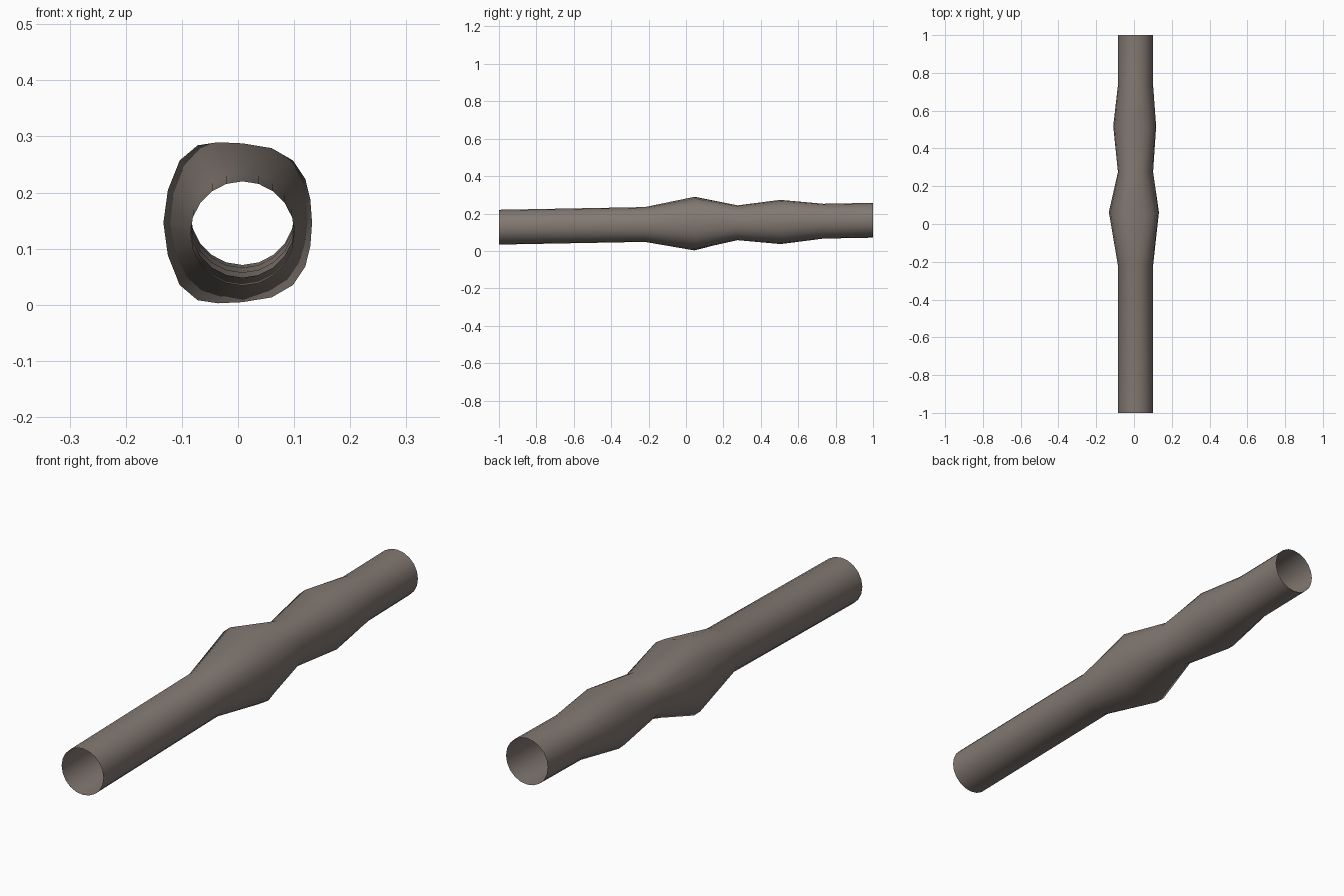
import bpy, bmesh, math

if "Cube" in bpy.data.objects:
    bpy.data.objects.remove(bpy.data.objects["Cube"])

SIDES = 20
RADIUS = 0.093
CX = 0.008

# Upper half of the bulge section, from left side over the top to right side
BULGE = [(-0.141, 0.0), (-0.133, 0.058), (-0.112, 0.111), (-0.080, 0.138),
         (-0.044, 0.1435), (0.0, 0.1415), (0.052, 0.133), (0.090, 0.111),
         (0.112, 0.078), (0.121, 0.041), (0.124, 0.0)]
# Mirror to a full loop of 20 points
bulge = BULGE + [(x, -z) for x, z in reversed(BULGE[1:-1])]

# Stations along the tube: y, amount of bulge
STATIONS = [(-1.0, 0), (-0.22, 0), (0.038, 1), (0.275, 0),
            (0.505, 0.52), (0.735, 0), (1.0, 0)]


def section(bm, y, amount):
    """One ring of the tube, blended between circle and bulge."""
    cz = 0.1455 + 0.0185 * y
    ring = []
    for k, (bx, bz) in enumerate(bulge):
        a = math.pi - math.tau * k / SIDES
        px, pz = RADIUS * math.cos(a), RADIUS * math.sin(a)
        # bulge crest sits slightly further back on the flanks
        dy = 0.025 * amount * abs(math.cos(a))
        ring.append(bm.verts.new((CX + px + (bx - px) * amount, y + dy,
                                  cz + pz + (bz - pz) * amount)))
    return ring


# Open tube skinned through the stations
bm = bmesh.new()
rings = [section(bm, y, s) for y, s in STATIONS]
for a, b in zip(rings, rings[1:]):
    for i in range(SIDES):
        j = (i + 1) % SIDES
        bm.faces.new((a[i], b[i], b[j], a[j]))
bmesh.ops.recalc_face_normals(bm, faces=bm.faces)
# make sure the normals point outwards
f = bm.faces[0]
c = f.calc_center_median()
if f.normal.x * (c.x - CX) + f.normal.z * (c.z - 0.14) < 0:
    bmesh.ops.reverse_faces(bm, faces=bm.faces)
for f in bm.faces:
    f.smooth = True

mesh = bpy.data.meshes.new("bulged_tube")
bm.to_mesh(mesh)
bm.free()
tube = bpy.data.objects.new("bulged_tube", mesh)
bpy.context.collection.objects.link(tube)

mat = bpy.data.materials.new("grey_brown")
mat.diffuse_color = (0.225, 0.19, 0.168, 1)
mat.use_nodes = True
mat.node_tree.nodes["Principled BSDF"].inputs["Base Color"].default_value = mat.diffuse_color
mesh.materials.append(mat)
